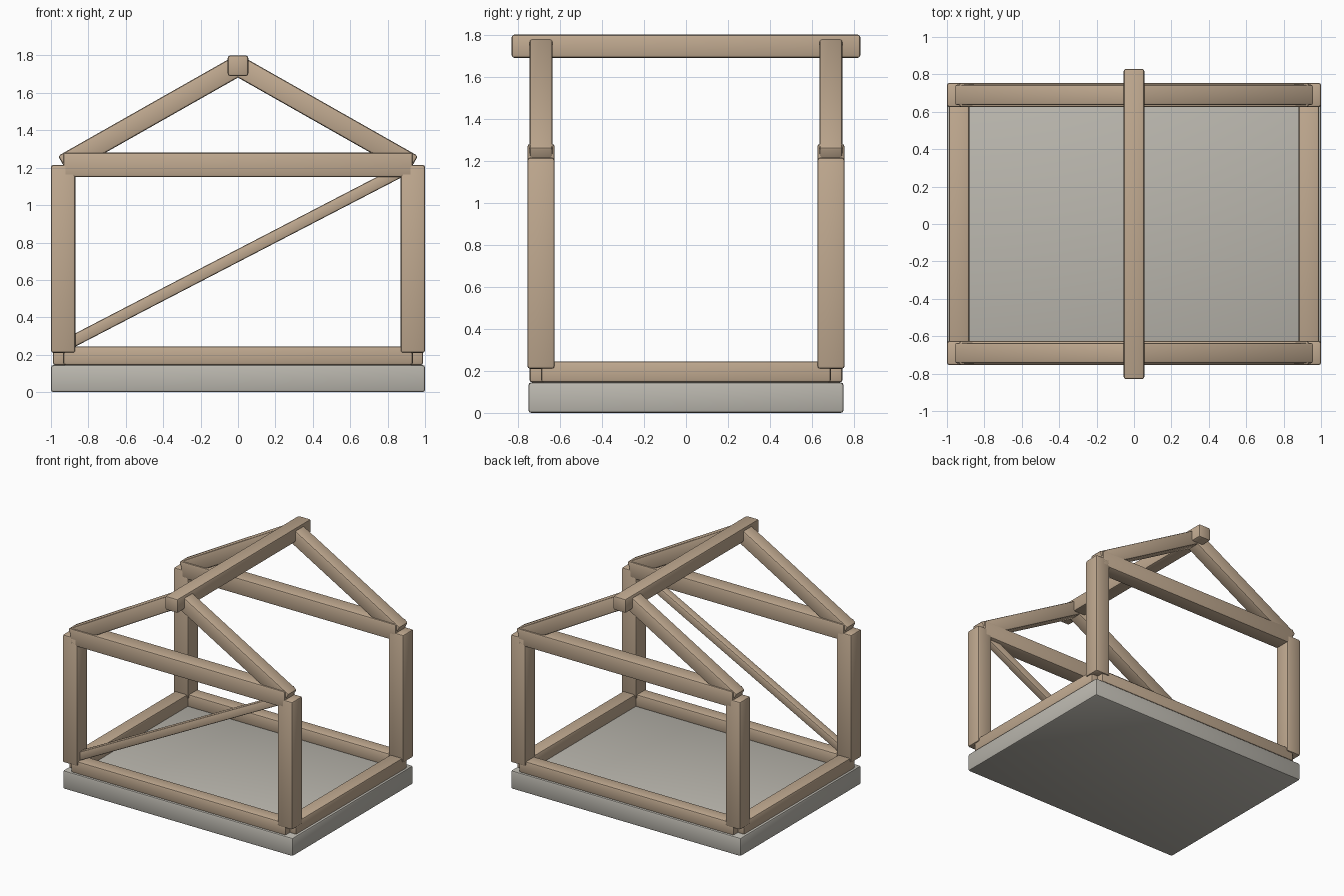
import bpy
from math import atan2, hypot
from mathutils import Matrix, Vector

cube = bpy.data.objects.get("Cube")
if cube:
    bpy.data.objects.remove(cube, do_unlink=True)


def make_material(name, color):
    mat = bpy.data.materials.new(name)
    mat.use_nodes = True
    mat.diffuse_color = color
    mat.node_tree.nodes["Principled BSDF"].inputs["Base Color"].default_value = color
    return mat


timber = make_material("pale timber", (0.53, 0.40, 0.28, 1))
concrete = make_material("light concrete", (0.50, 0.48, 0.43, 1))


def block(name, center, size, mat=timber, tilt=0.0, bevel=0.013):
    """Softly bevelled box, optionally tilted in the front plane."""
    bpy.ops.mesh.primitive_cube_add(size=1, location=center, rotation=(0, -tilt, 0))
    obj = bpy.context.object
    obj.name = name
    obj.data.transform(Matrix.Diagonal(Vector(size).to_4d()))
    obj.data.materials.append(mat)
    mod = obj.modifiers.new("soft edges", "BEVEL")
    mod.width = bevel
    mod.segments = 2
    bpy.ops.object.modifier_apply(modifier=mod.name)
    bpy.ops.object.shade_smooth_by_angle()
    return obj


def strut(name, start, end, y, depth, height):
    """Sloping member between two (x, z) points."""
    dx, dz = end[0] - start[0], end[1] - start[1]
    center = ((start[0] + end[0]) / 2, y, (start[1] + end[1]) / 2)
    return block(name, center, (hypot(dx, dz), depth, height),
                 tilt=atan2(dz, dx), bevel=min(0.013, height / 6))


# Frame centre lines
PX, PY = 0.935, 0.69
EAVE, RIDGE = 1.215, 1.745

# Foundation
block("foundation_slab", (0, 0, 0.0725), (2, 1.5, 0.145), concrete)

# Sills, posts, tie beams and rafters
for side, x in (("left", PX), ("right", -PX)):
    block(f"{side}_sill", (x, 0, 0.195), (0.11, 2 * PY, 0.10))
for end, y in (("front", -PY), ("back", PY)):
    block(f"{end}_sill", (0, y, 0.195), (2 * PX, 0.11, 0.10))
    block(f"{end}_tie_beam", (0, y, EAVE), (2 * PX, 0.13, 0.13))
    for side, x in (("left", PX), ("right", -PX)):
        block(f"{end}_{side}_post", (x, y, 0.7125), (0.13, 0.13, 1.005))
        strut(f"{end}_{side}_rafter", (x, EAVE), (0, RIDGE), y, 0.11, 0.11)

# Ridge beam and front diagonal brace
block("ridge_beam", (0, 0, RIDGE), (0.11, 1.66, 0.11))
strut("front_brace", (-PX, 0.245), (PX, EAVE), -PY, 0.065, 0.063)
